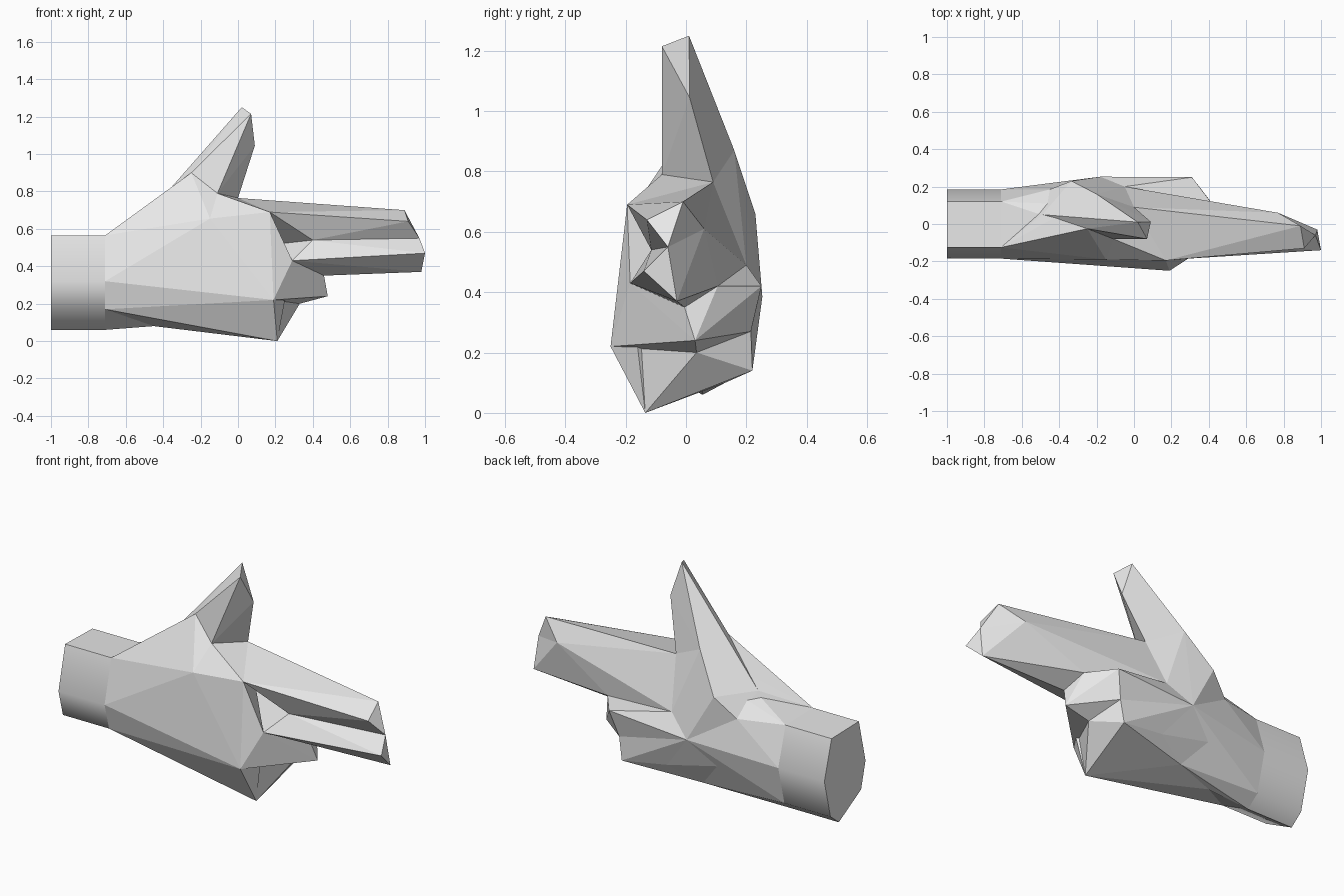
import bpy, bmesh, math

if "Cube" in bpy.data.objects:
    bpy.data.objects.remove(bpy.data.objects["Cube"])

skin = bpy.data.materials.new("plain grey")
skin.diffuse_color = (0.8, 0.8, 0.8, 1)
skin.use_nodes = True
skin.node_tree.nodes["Principled BSDF"].inputs["Base Color"].default_value = skin.diffuse_color


def finish(bm, name, smooth=False):
    """Turn a bmesh into a finished object."""
    bmesh.ops.recalc_face_normals(bm, faces=bm.faces[:])
    mesh = bpy.data.meshes.new(name)
    bm.to_mesh(mesh)
    bm.free()
    mesh.materials.append(skin)
    ob = bpy.data.objects.new(name, mesh)
    bpy.context.collection.objects.link(ob)
    if smooth:
        bpy.ops.object.select_all(action='DESELECT')
        ob.select_set(True)
        bpy.context.view_layer.objects.active = ob
        bpy.ops.object.shade_smooth_by_angle(angle=math.radians(65))
    return ob


def faceted(name, points):
    """Low-poly faceted volume wrapped round its corner points."""
    bm = bmesh.new()
    for p in points:
        bm.verts.new(p)
    bmesh.ops.convex_hull(bm, input=bm.verts[:])
    bmesh.ops.delete(bm, geom=[v for v in bm.verts if not v.link_faces], context='VERTS')
    return finish(bm, name)


# Wrist: seven-sided section swept along x
section = [(-.125, .565), (.12, .56), (.185, .34), (.13, .12),
           (.055, .06), (-.145, .17), (-.185, .32)]
cuff = [(-.71, y, z) for y, z in section]
bm = bmesh.new()
end = [bm.verts.new((-1, y, z)) for y, z in section]
start = [bm.verts.new(p) for p in cuff]
for i in range(7):
    j = (i + 1) % 7
    bm.faces.new((end[i], end[j], start[j], start[i]))
bm.faces.new(end)
finish(bm, "wrist", smooth=True)

# Corners shared by neighbouring parts
index_knuckle = (.17, -.195, .69)
middle_knuckle = (.29, -.185, .43)
small_knuckle = (.19, -.25, .22)
hand_edge = (.21, -.135, 0)
crease = (-.15, -.19, .655)
web_back = (0, .09, .765)
web_front = (-.11, -.08, .79)
palm_upper = (-.05, .20, .49)
palm_centre = (-.18, .253, .385)
palm_lower = (-.02, .20, .18)
thumb_mound = (-.335, .23, .66)
mound_side = (-.45, .185, .55)
heel_low = (-.45, .055, .08)
heel_inner = (-.20, .13, .10)
finger_split = (.40, -.115, .54)
split_tip = (.97, -.06, .55)
finger_under = (.42, .105, .42)
finger_pad = (.77, .06, .61)
curl_split = (.33, .035, .20)
curl_tip = (.27, .215, .27)
curl_front = (.46, -.005, .35)
thumb_back = (-.49, .05, .67)
thumb_front = (-.49, -.085, .625)
thumb_joint = (-.25, -.025, .90)
thumb_inner = (-.20, .16, .87)

# Palm and heel of the hand
faceted("palm", [cuff[0], cuff[1], cuff[2], cuff[5], cuff[6], index_knuckle,
                 middle_knuckle, small_knuckle, hand_edge, crease, web_back,
                 web_front, palm_upper, palm_centre, palm_lower, mound_side,
                 heel_low, heel_inner])
faceted("heel", cuff + [heel_low, heel_inner, palm_centre])

# Thumb, raised
faceted("thumb_base", [cuff[0], cuff[6], thumb_front, thumb_back, thumb_mound,
                       mound_side, thumb_inner, thumb_joint, web_front, web_back,
                       crease, palm_centre, palm_upper])
faceted("thumb", [(.02, .01, 1.25), (.07, -.08, 1.215), (.09, .012, 1.045),
                  thumb_joint, thumb_inner, web_front, web_back, thumb_back])

# Two straight fingers, side by side
faceted("index_finger", [index_knuckle, web_back, palm_upper, finger_under,
                         (.89, -.01, .70), (.91, -.13, .64), split_tip,
                         finger_split, finger_pad])
faceted("middle_finger", [middle_knuckle, finger_split, split_tip, (1, -.14, .47),
                          (.98, -.03, .37), curl_front, finger_under, finger_pad,
                          palm_upper])

# Two fingers curled in to the palm
faceted("ring_finger", [middle_knuckle, small_knuckle, curl_front, (.48, .03, .24),
                        curl_split, (.31, .25, .42), curl_tip, finger_under,
                        palm_upper, palm_centre])
faceted("little_finger", [small_knuckle, hand_edge, curl_split, curl_tip,
                          (.25, .22, .14), palm_lower, palm_centre, heel_inner])
